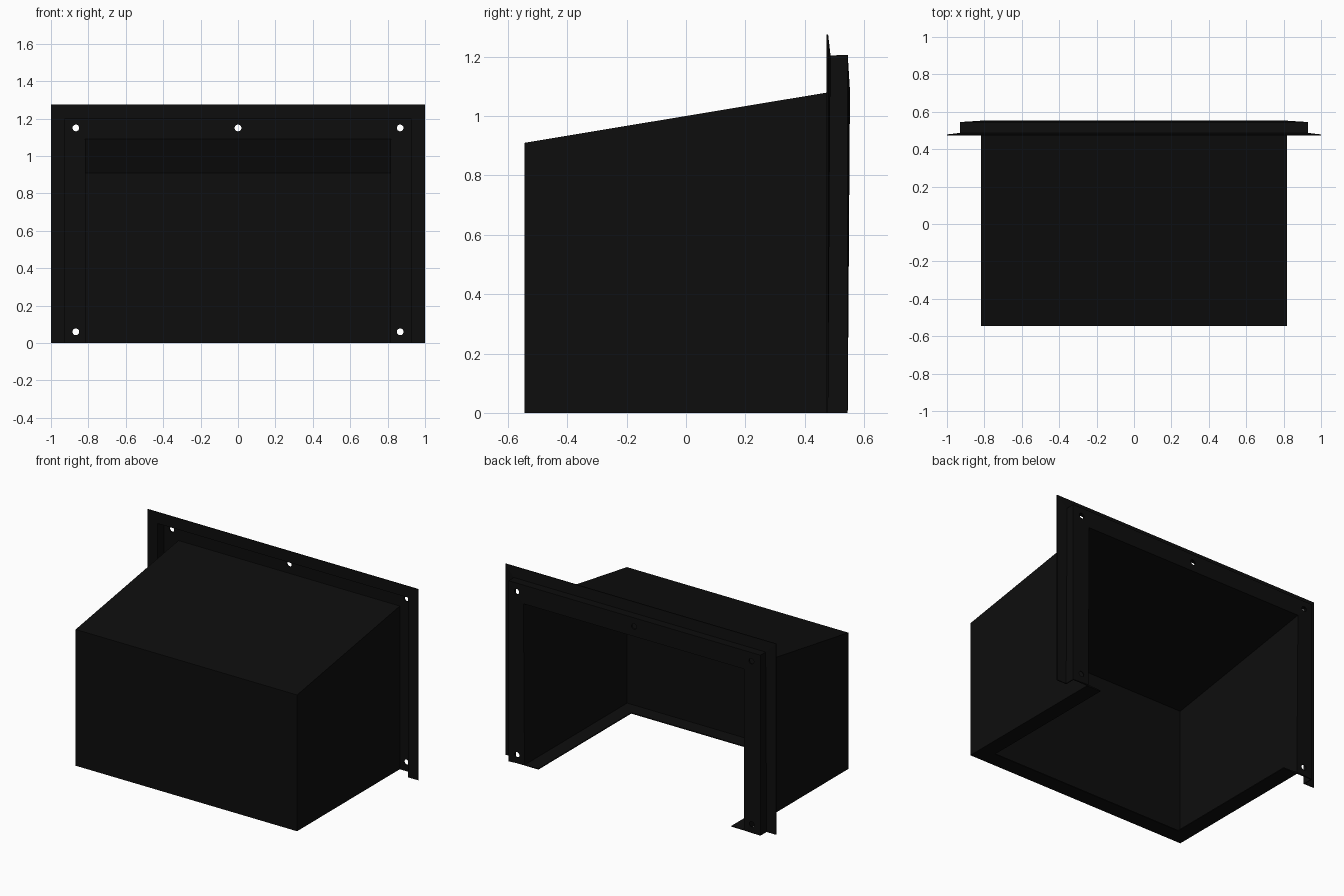
import bpy, bmesh
from mathutils import Matrix, Vector

if "Cube" in bpy.data.objects:
    bpy.data.objects.remove(bpy.data.objects["Cube"])

T = 0.006                      # sheet thickness
FRONT, BACK, RIM = -0.545, 0.539, 0.473
LIP = 0.105                    # width of the inward bottom lip

black = bpy.data.materials.new("black_paint")
black.diffuse_color = (0.004, 0.004, 0.004, 1)
black.use_nodes = True
black.node_tree.nodes["Principled BSDF"].inputs["Base Color"].default_value = black.diffuse_color


def new_object(name, bm):
    mesh = bpy.data.meshes.new(name)
    bm.to_mesh(mesh)
    bm.free()
    ob = bpy.data.objects.new(name, mesh)
    mesh.materials.append(black)
    bpy.context.collection.objects.link(ob)
    return ob


# Folded sheet: arches (half width, y, height) joined from hood front to mounting rim
bm = bmesh.new()
arches = [(0.818, FRONT, 0.91), (0.818, BACK, 1.09), (0.925, BACK, 1.2),
          (0.925, RIM, 1.2), (1.0, RIM, 1.275)]
rows = [[bm.verts.new(p) for p in ((-w, y, 0), (-w, y, h), (w, y, h), (w, y, 0))]
        for w, y, h in arches]
for a, b in zip(rows, rows[1:]):
    for i in range(3):
        bm.faces.new((a[i], a[i + 1], b[i + 1], b[i]))
front_wall = bm.faces.new(rows[0])

# Inward lip around three sides of the open bottom
outer = [rows[1][0], rows[0][0], rows[0][3], rows[1][3]]
w = 0.818 - LIP
inner = [bm.verts.new(p) for p in ((-w, BACK, 0), (-w, FRONT + LIP, 0),
                                   (w, FRONT + LIP, 0), (w, BACK, 0))]
for i in range(3):
    bm.faces.new((outer[i], outer[i + 1], inner[i + 1], inner[i]))

# Outside faces point outward so the thickness grows inward
bmesh.ops.recalc_face_normals(bm, faces=bm.faces[:])
front_wall.normal_update()
if front_wall.normal.y > 0:
    bmesh.ops.reverse_faces(bm, faces=bm.faces[:])
hood = new_object("sheet_metal_hood", bm)
solid = hood.modifiers.new("thickness", 'SOLIDIFY')
solid.thickness = T
solid.offset = -1
solid.use_even_offset = True

# Screw holes through the recessed mounting face
bm = bmesh.new()
for x, z in ((-0.867, 0.06), (0.867, 0.06), (-0.867, 1.15), (0, 1.15), (0.867, 1.15)):
    place = Matrix.Translation(Vector((x, BACK, z))) @ Matrix.Rotation(1.5707963, 4, 'X')
    bmesh.ops.create_cone(bm, cap_ends=True, segments=24, radius1=0.018,
                          radius2=0.018, depth=0.06, matrix=place)
cutter = new_object("screw_hole_cutter", bm)
cutter.hide_render = True
cutter.display_type = 'WIRE'
holes = hood.modifiers.new("screw_holes", 'BOOLEAN')
holes.object = cutter
holes.operation = 'DIFFERENCE'
holes.solver = 'EXACT'
